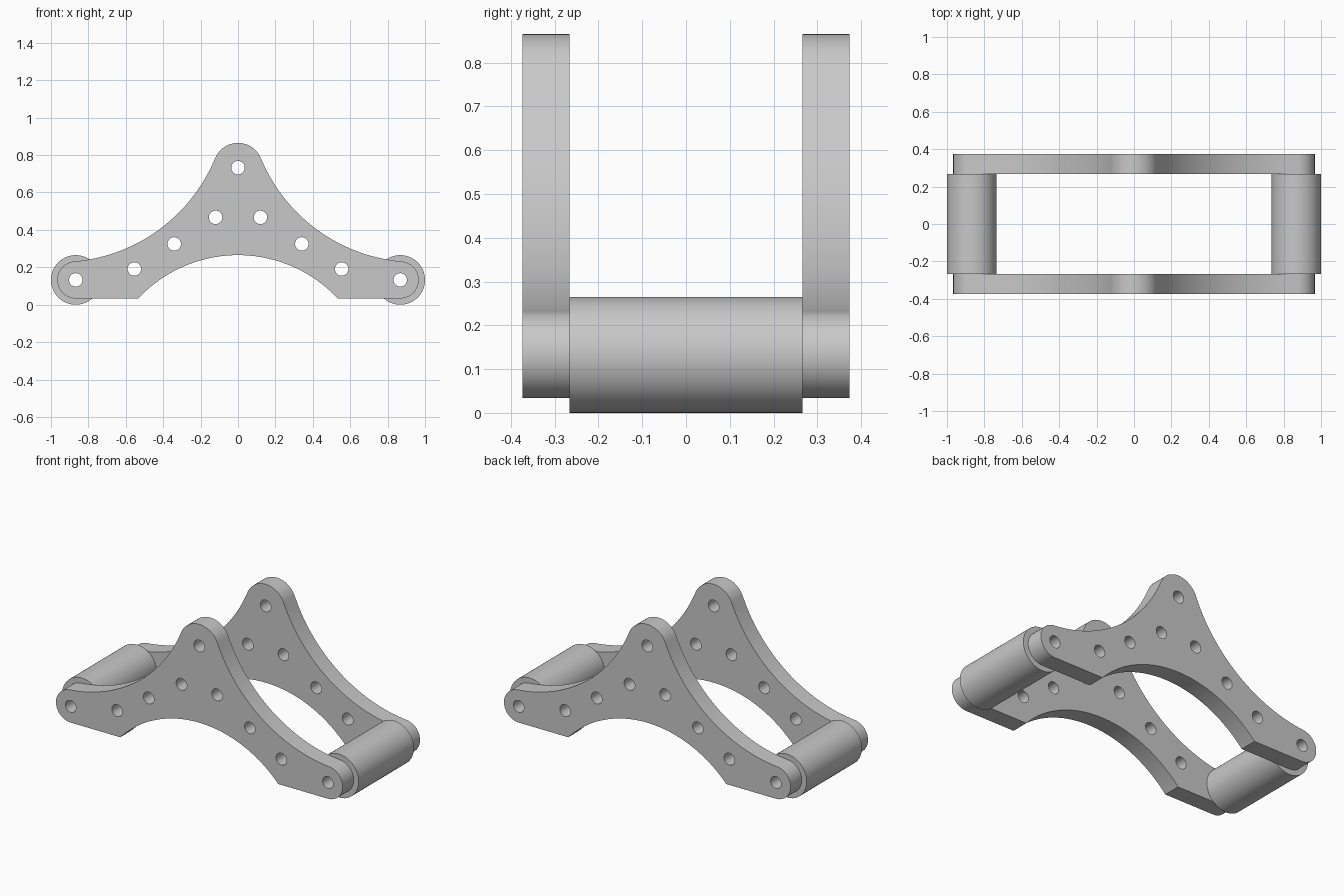
import bpy
import bmesh
from math import cos, sin, pi, hypot, sqrt, atan2
from mathutils import Vector

cube = bpy.data.objects.get("Cube")
if cube:
    bpy.data.objects.remove(cube, do_unlink=True)

grey = bpy.data.materials.new("plain grey")
grey.use_nodes = True
colour = (0.58, 0.58, 0.58, 1)
grey.diffuse_color = colour
bsdf = next(n for n in grey.node_tree.nodes if n.type == 'BSDF_PRINCIPLED')
bsdf.inputs["Base Color"].default_value = colour


def arc(centre, radius, start, end, steps):
    """Points (x, z) along an arc, both ends included."""
    return [(centre[0] + radius * cos(start + (end - start) * i / steps),
             centre[1] + radius * sin(start + (end - start) * i / steps))
            for i in range(steps + 1)]


def circle(centre, radius, steps):
    return arc(centre, radius, 0, 2 * pi, steps)[:-1]


def tangent_centre(a, a_r, b, b_r, radius):
    """Centre of the circle that touches circles a and b from above."""
    a, b = Vector(a), Vector(b)
    span = b - a
    dist_a, dist_b = a_r + radius, b_r + radius
    along = (dist_a ** 2 - dist_b ** 2 + span.length_squared) / (2 * span.length)
    across = sqrt(dist_a ** 2 - along ** 2)
    unit = span.normalized()
    return a + unit * along + Vector((-unit.y, unit.x)) * across


def extruded(name, outline, holes, y_front, y_back):
    """Solid from an x-z outline with holes, running from y_front to y_back."""
    bm = bmesh.new()
    edges = []
    for loop in [outline] + holes:
        verts = [bm.verts.new((x, y_front, z)) for x, z in loop]
        edges += [bm.edges.new((verts[i - 1], verts[i])) for i in range(len(verts))]
    bmesh.ops.triangle_fill(bm, edges=edges, use_beauty=True, normal=(0, -1, 0))
    grown = bmesh.ops.extrude_face_region(bm, geom=bm.faces[:], use_keep_orig=True)
    moved = [g for g in grown["geom"] if isinstance(g, bmesh.types.BMVert)]
    bmesh.ops.translate(bm, verts=moved, vec=(0, y_back - y_front, 0))
    bmesh.ops.recalc_face_normals(bm, faces=bm.faces[:])
    mesh = bpy.data.meshes.new(name)
    bm.to_mesh(mesh)
    bm.free()
    mesh.materials.append(grey)
    obj = bpy.data.objects.new(name, mesh)
    bpy.context.collection.objects.link(obj)
    bpy.ops.object.select_all(action='DESELECT')
    obj.select_set(True)
    bpy.context.view_layer.objects.active = obj
    bpy.ops.object.shade_smooth_by_angle(angle=pi / 6)


# Key sizes of the side plate
peak, peak_r = (0, 0.7325), 0.1325
foot, foot_r = (0.8675, 0.1325), 0.099
sweep_r = 0.9
sweep = tangent_centre(peak, peak_r, foot, foot_r, sweep_r)
corner, arch_top = (0.533, foot[1] - foot_r), 0.265

# Right half of the outline: peak, concave sweep, rounded foot, lower arch
a_peak = atan2(sweep.y - peak[1], sweep.x - peak[0])
a_foot = atan2(sweep.y - foot[1], sweep.x - foot[0])
rise = arch_top - corner[1]
arch_r = (corner[0] ** 2 + rise ** 2) / (2 * rise)
arch = (0, arch_top - arch_r)
half = arc(peak, peak_r, pi / 2, a_peak, 12)
half += arc(sweep, sweep_r, pi + a_peak, pi + a_foot, 32)[1:]
half += arc(foot, foot_r, a_foot, -pi / 2, 24)[1:]
half += arc(arch, arch_r, atan2(corner[1] - arch[1], corner[0]), pi / 2, 20)
outline = half + [(-x, z) for x, z in reversed(half[1:-1])]

# Bolt holes
hole_r = 0.036
side_holes = [foot, (0.12, 0.467), (0.341, 0.325), (0.554, 0.191)]
holes = [circle(peak, hole_r, 32)]
for x, z in side_holes:
    holes += [circle((s * x, z), hole_r, 32) for s in (-1, 1)]

# Front and back plates
inner, outer = 0.266, 0.373
extruded("front_plate", outline, holes, -outer, -inner)
extruded("back_plate", outline, holes, inner, outer)

# Hollow rollers joining the plates
for name, s in (("left_roller", 1), ("right_roller", -1)):
    centre = (s * foot[0], foot[1])
    extruded(name, circle(centre, foot[1], 64), [circle(centre, hole_r, 32)], -inner, inner)
